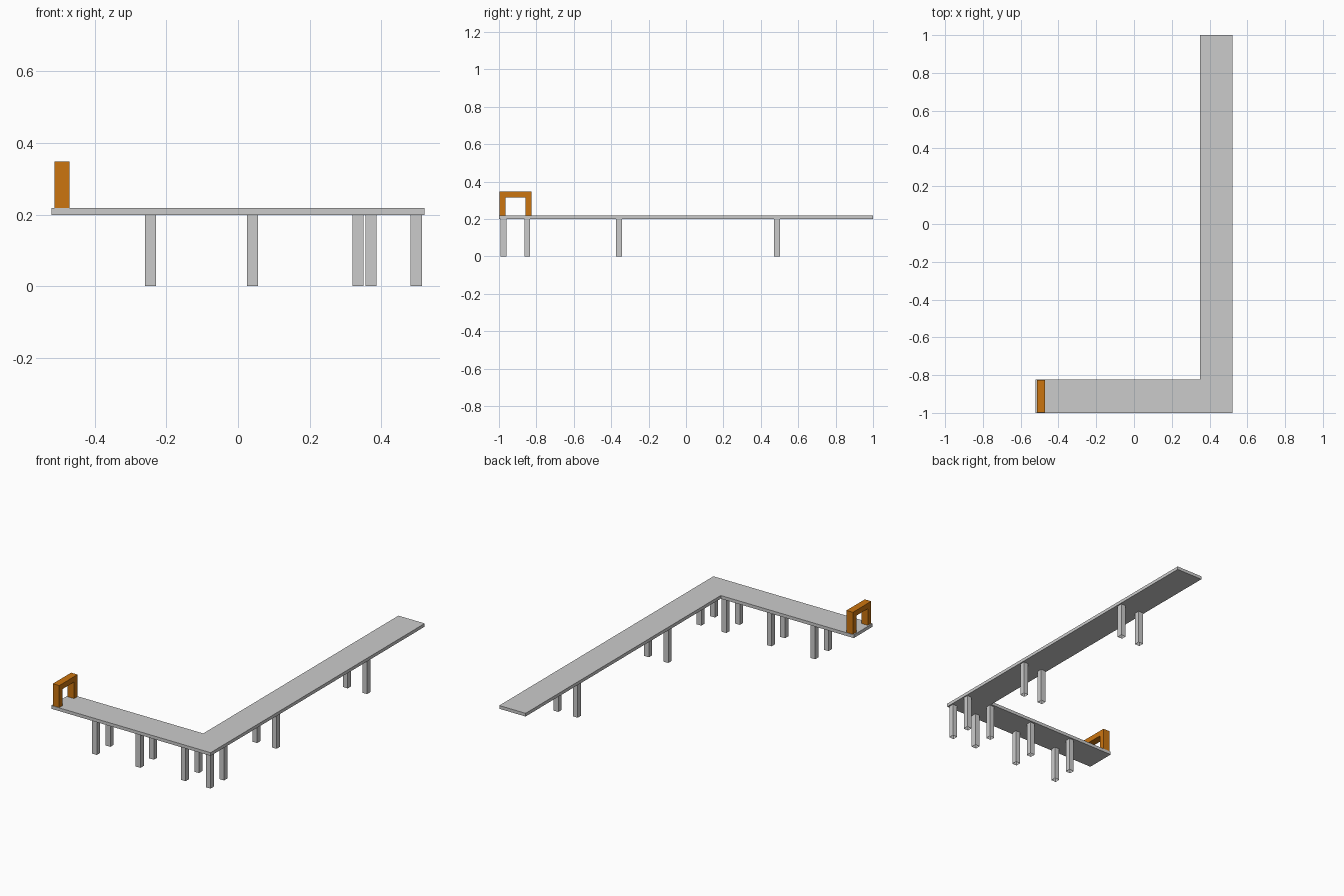
import bpy, bmesh

if "Cube" in bpy.data.objects:
    bpy.data.objects.remove(bpy.data.objects["Cube"])


def material(name, rgb):
    m = bpy.data.materials.new(name)
    m.diffuse_color = (*rgb, 1)
    m.use_nodes = True
    m.node_tree.nodes["Principled BSDF"].inputs["Base Color"].default_value = m.diffuse_color
    return m


GREY = material("concrete grey", (0.6, 0.6, 0.6))
ORANGE = material("orange", (0.6, 0.178, 0.005))


def prism(name, outline, depth, mat, open_bottom=False):
    """Extrude a closed 3D outline along a depth vector."""
    bm = bmesh.new()
    base = bm.faces.new([bm.verts.new(p) for p in outline])
    ext = bmesh.ops.extrude_face_region(bm, geom=[base], use_keep_orig=True)
    verts = [g for g in ext["geom"] if isinstance(g, bmesh.types.BMVert)]
    bmesh.ops.translate(bm, verts=verts, vec=depth)
    bmesh.ops.recalc_face_normals(bm, faces=bm.faces)
    if open_bottom:
        low = [f for f in bm.faces if f.normal.z < -0.9]
        bmesh.ops.delete(bm, geom=low, context='FACES_ONLY')
    me = bpy.data.meshes.new(name)
    bm.to_mesh(me)
    bm.free()
    me.materials.append(mat)
    ob = bpy.data.objects.new(name, me)
    bpy.context.collection.objects.link(ob)
    return ob


# L-shaped deck
X, INNER_X, INNER_Y, Z0, Z1 = 0.521, 0.349, -0.823, 0.199, 0.218
deck = [(-X, -1), (X, -1), (X, 1), (INNER_X, 1), (INNER_X, INNER_Y), (-X, INNER_Y)]
prism("deck", [(x, y, Z0) for x, y in deck], (0, 0, Z1 - Z0), GREY)

# Hollow square support legs in pairs
W = 0.0155
pairs = [(x, y) for x in (-0.245, 0.040, 0.335, 0.4985) for y in (-0.975, -0.849)]
pairs += [(x, y) for y in (-0.359, 0.487) for x in (0.372, 0.4985)]
for i, (x, y) in enumerate(pairs, 1):
    square = [(x - W, y - W, 0), (x + W, y - W, 0), (x + W, y + W, 0), (x - W, y + W, 0)]
    prism(f"support_leg_{i}", square, (0, 0, Z0), GREY, open_bottom=True)

# Orange gateway at the end of the short arm
Y0, Y1, TOP, T = -0.997, -0.826, 0.348, 0.032
gate = [(Y0, Z1), (Y0, TOP), (Y1, TOP), (Y1, Z1),
        (Y1 - T, Z1), (Y1 - T, TOP - T), (Y0 + T, TOP - T), (Y0 + T, Z1)]
prism("gateway", [(-0.513, y, z) for y, z in gate], (0.042, 0, 0), ORANGE)
